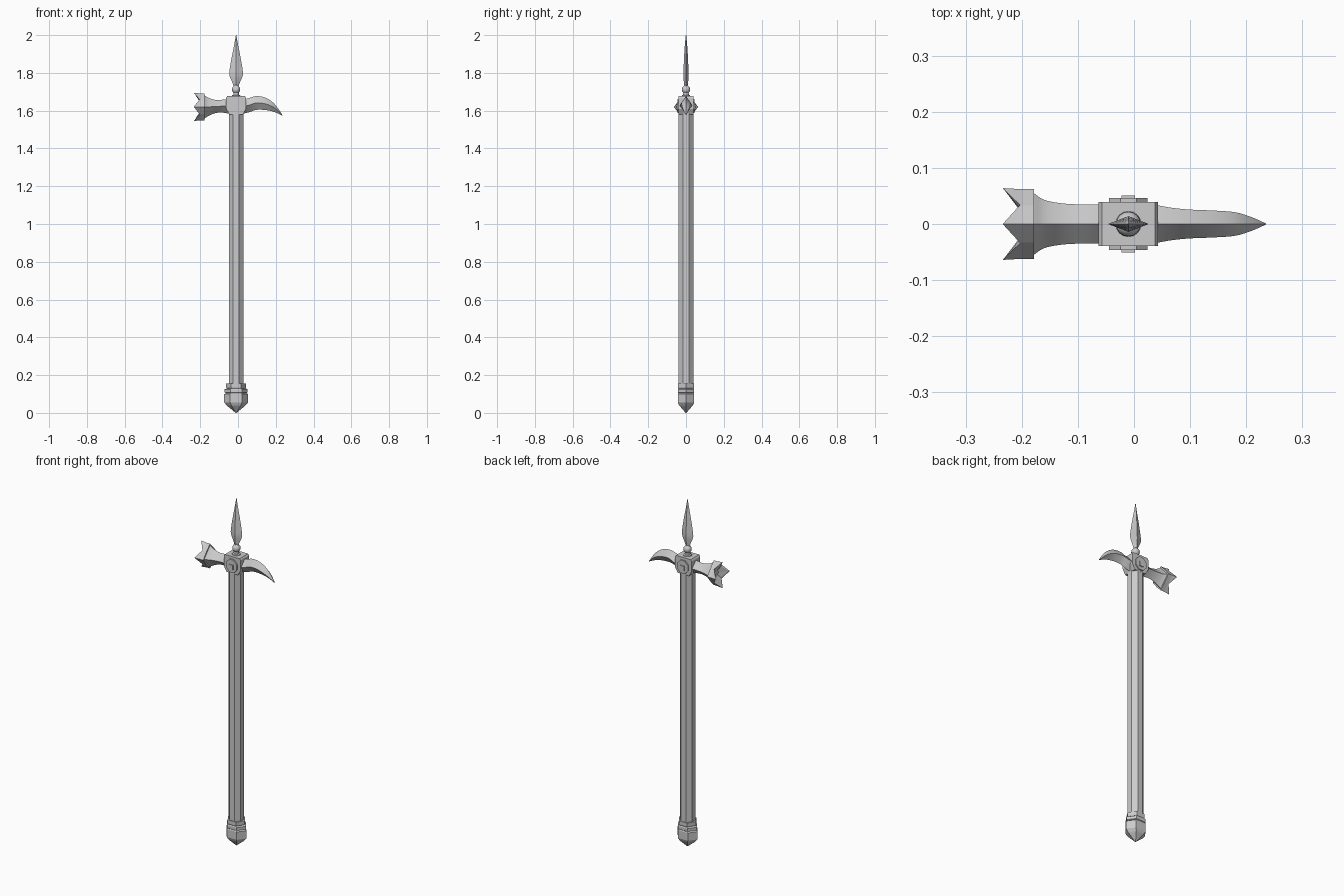
import bpy, bmesh, math
from mathutils import Vector

if "Cube" in bpy.data.objects:
    bpy.data.objects.remove(bpy.data.objects["Cube"])

CX, HZ = -0.01, 1.62      # shaft axis x, hammer axis height


def finish(name, bm, smooth=None):
    bmesh.ops.remove_doubles(bm, verts=bm.verts, dist=1e-5)
    bmesh.ops.recalc_face_normals(bm, faces=bm.faces)
    me = bpy.data.meshes.new(name)
    bm.to_mesh(me)
    bm.free()
    ob = bpy.data.objects.new(name, me)
    bpy.context.collection.objects.link(ob)
    if smooth:
        bpy.ops.object.select_all(action='DESELECT')
        ob.select_set(True)
        bpy.context.view_layer.objects.active = ob
        bpy.ops.object.shade_smooth_by_angle(angle=math.radians(smooth))
    return ob


def loft(name, rings, smooth=None):
    """Skin a list of equally sized point rings and cap the ends."""
    bm = bmesh.new()
    vs = [[bm.verts.new(p) for p in r] for r in rings]
    n = len(vs[0])
    for a, b in zip(vs, vs[1:]):
        for i in range(n):
            j = (i + 1) % n
            bm.faces.new((a[i], a[j], b[j], b[i]))
    bm.faces.new(vs[0])
    bm.faces.new(vs[-1])
    return finish(name, bm, smooth)


def spline(rows, steps=4):
    """Catmull-Rom interpolation of a table of section values."""
    r = [Vector(x) for x in rows]
    r = [2 * r[0] - r[1]] + r + [2 * r[-1] - r[-2]]
    out = []
    for a, b, c, d in zip(r, r[1:], r[2:], r[3:]):
        for k in range(steps):
            t = k / steps
            out.append(0.5 * (2 * b + (c - a) * t + (2 * a - 5 * b + 4 * c - d) * t * t
                              + (3 * b - a - 3 * c + d) * t ** 3))
    return out + [r[-2]]


def ngon(n, offset=0.0):
    return [(math.cos(2 * math.pi * (i + offset) / n),
             math.sin(2 * math.pi * (i + offset) / n)) for i in range(n)]


def upright(section, rows):
    """Rings stacked along z; rows are (z, x size, y size)."""
    return [[(CX + u * rx, v * ry, z) for u, v in section] for z, rx, ry in rows]


DIAMOND = ngon(4)
OCT = ngon(8, 0.5)
HEX = [(1, 0), (0.5, 1), (-0.5, 1), (-1, 0), (-0.5, -1), (0.5, -1)]

# octagonal shaft
R = 0.0385 / math.cos(math.pi / 8)
loft("shaft", upright(OCT, [(0.1, R, R), (1.6, R, R)]))

# stepped hexagonal pommel
loft("pommel", upright(HEX, [
    (0, .002, .002), (.035, .045, .032), (.04, .05, .036), (.055, .063, .043),
    (.1, .063, .043), (.105, .052, .04), (.108, .061, .043), (.125, .061, .043),
    (.13, .049, .04), (.135, .053, .042), (.155, .053, .042)]))


def prism_y(name, pts, half):
    """Profile in x-z, extruded symmetrically in y."""
    return loft(name, [[(x, s * half, z) for x, z in pts] for s in (-1, 1)])


# head block, side plates and cross pin
half_block = [(.047, 1.677), (.053, 1.668), (.053, 1.61), (.036, 1.58)]
prism_y("head_block", [(CX + x, z) for x, z in half_block]
        + [(CX - x, z) for x, z in reversed(half_block)], .039)
prism_y("side_plates", [(CX + u * .037, 1.625 + v * .04) for u, v in OCT], .046)
prism_y("cross_pin", [(CX + u * .017, HZ + v * .019) for u, v in ngon(4, 0.5)], .051)


def along_x(rows):
    """Diamond rings along x; rows are (x, half y, bottom z, top z)."""
    return [[(x, u * hy, (lo + hi) / 2 + v * (hi - lo) / 2) for u, v in DIAMOND]
            for x, hy, lo, hi in rows]


# curved beak
loft("beak", along_x(spline([
    (.03, .036, 1.585, 1.66), (.06, .030, 1.592, 1.667), (.095, .026, 1.604, 1.677),
    (.14, .024, 1.604, 1.671), (.18, .021, 1.597, 1.648), (.21, .012, 1.586, 1.615),
    (.235, .001, 1.574, 1.577)])), 35)

# flared hammer neck
loft("hammer_neck", along_x(spline([
    (-.04, .036, 1.582, 1.662), (-.07, .035, 1.588, 1.66), (-.10, .035, 1.59, 1.656),
    (-.13, .037, 1.584, 1.659), (-.16, .043, 1.57, 1.67), (-.18, .056, 1.557, 1.683)])), 35)

# four-pronged hammer crown
def crown(corner_x, mid_x, ry, rz, mid=0.53):
    pts = []
    for i, (u, v) in enumerate(ngon(8)):
        k = 1 if i % 2 == 0 else mid * math.sqrt(2)
        pts.append((mid_x if i % 2 else corner_x, u * k * ry, HZ + v * k * rz))
    return pts


loft("hammer_crown", [
    crown(-.178, -.178, .062, .071), crown(-.2, -.2, .062, .071),
    crown(-.234, -.203, .064, .075), crown(-.229, -.203, .058, .069, .48),
    crown(-.195, -.193, .02, .022)])

# turned collar under the spear point
ball = [(1.712 + .022 * math.sin(a), .022 * math.cos(a))
        for a in [math.radians(d) for d in range(-50, 61, 11)]]
turned = [(1.67, .024), (1.681, .022), (1.684, .015)] + ball + [(1.735, .009)]
loft("spear_collar", upright(ngon(16), [(z, r, r) for z, r in turned]), 40)

# spear blade
loft("spear_blade", upright(DIAMOND, spline([
    (1.725, .012, .010), (1.745, .018, .011), (1.785, .035, .014), (1.82, .034, .013),
    (1.89, .022, .010), (1.95, .010, .006), (2.0, .001, .001)], 3)), 35)
